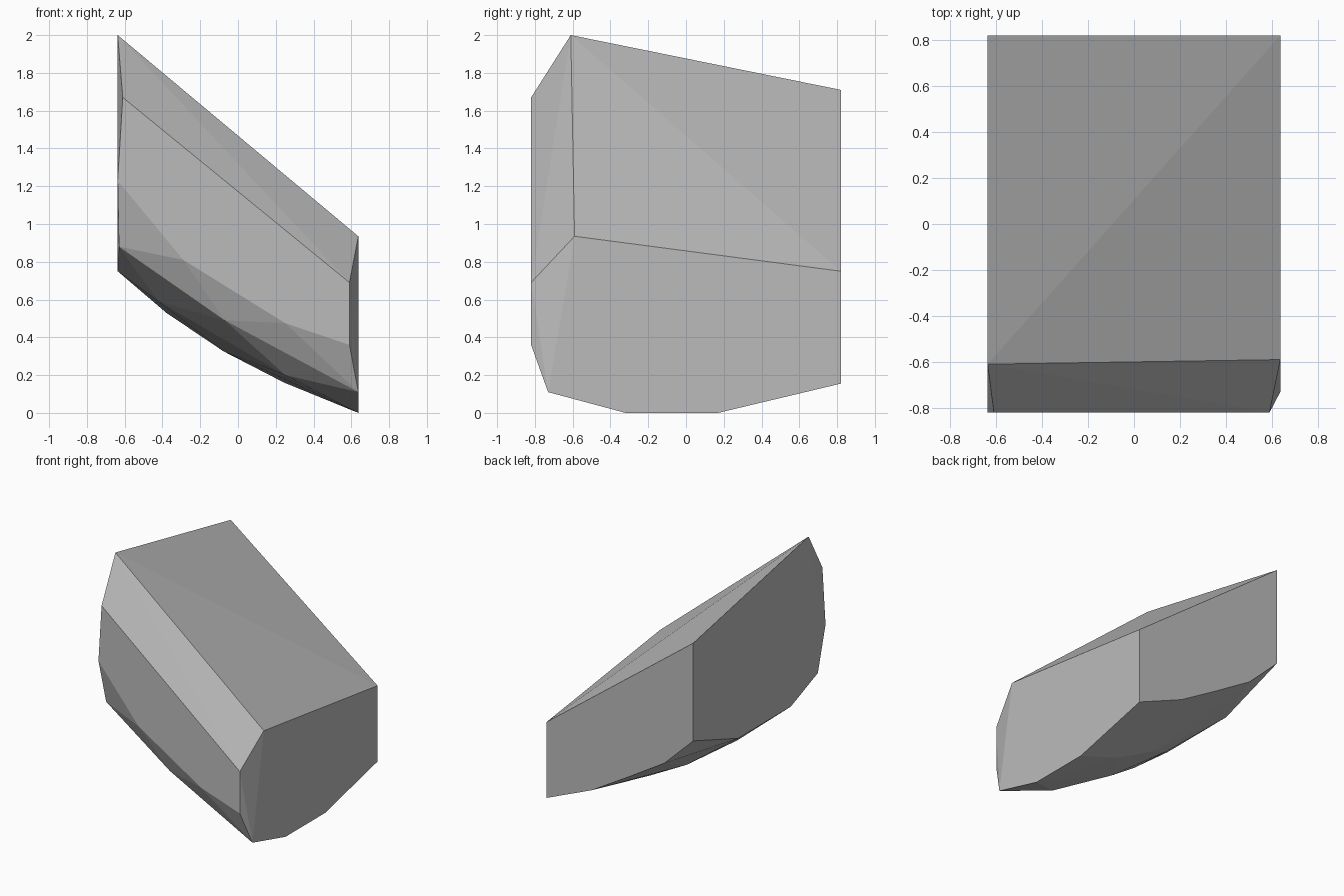
import bpy
import bmesh
import math
from mathutils import Vector

default_cube = bpy.data.objects.get("Cube")
if default_cube:
    bpy.data.objects.remove(default_cube, do_unlink=True)


def make_material(name, colour):
    material = bpy.data.materials.new(name)
    material.use_nodes = True
    material.diffuse_color = colour
    material.node_tree.nodes["Principled BSDF"].inputs["Base Color"].default_value = colour
    return material


def make_hull(name, points, material):
    """Wrap a convex flat-faced chunk around the given corner points."""
    bm = bmesh.new()
    for point in points:
        bm.verts.new(Vector(point))
    result = bmesh.ops.convex_hull(bm, input=bm.verts[:])
    spare = {v for v in result["geom_interior"] + result["geom_unused"]
             if isinstance(v, bmesh.types.BMVert)}
    bmesh.ops.delete(bm, geom=list(spare), context="VERTS")
    bmesh.ops.dissolve_limit(bm, angle_limit=math.radians(0.3),
                             verts=bm.verts[:], edges=bm.edges[:])
    bmesh.ops.recalc_face_normals(bm, faces=bm.faces[:])
    mesh = bpy.data.meshes.new(name)
    bm.to_mesh(mesh)
    bm.free()
    mesh.materials.append(material)
    chunk = bpy.data.objects.new(name, mesh)
    bpy.context.collection.objects.link(chunk)
    return chunk


back = 0.82
front = -0.82
side = 0.637

# Tall end: outline from the back top corner round the front to the back
tall_end = [
    (-side, back, 1.71), (-side, -0.61, 2), (-0.61, front, 1.67),
    (-side, front, 1.23), (-0.63, -0.735, 0.88), (-side, -0.39, 0.75),
    (-side, 0.26, 0.75), (-side, back, 0.943),
]

# Low end: the same outline, shorter
low_end = [
    (side, back, 0.75), (side, -0.59, 0.935), (0.59, front, 0.69),
    (0.59, front, 0.36), (side, -0.73, 0.11), (side, -0.32, 0),
    (side, 0.17, 0), (side, back, 0.155),
]

# Curved underside: lower back edge, belly and lower front chips
lower_back = [(0.245, back, 0.32), (-0.075, back, 0.51), (-0.385, back, 0.7)]
belly = [
    (0.245, 0.1, 0.16), (0.25, -0.6, 0.2), (-0.075, -0.325, 0.325),
    (-0.075, 0.1, 0.33), (-0.38, -0.09, 0.53), (-0.42, -0.5, 0.59),
]
lower_front = [(0.25, front, 0.475), (-0.07, -0.745, 0.49), (-0.29, front, 0.81)]

stone_grey = make_material("stone_grey", (0.5, 0.5, 0.5, 1))
make_hull("stone_chunk", tall_end + low_end + lower_back + belly + lower_front,
          stone_grey)
